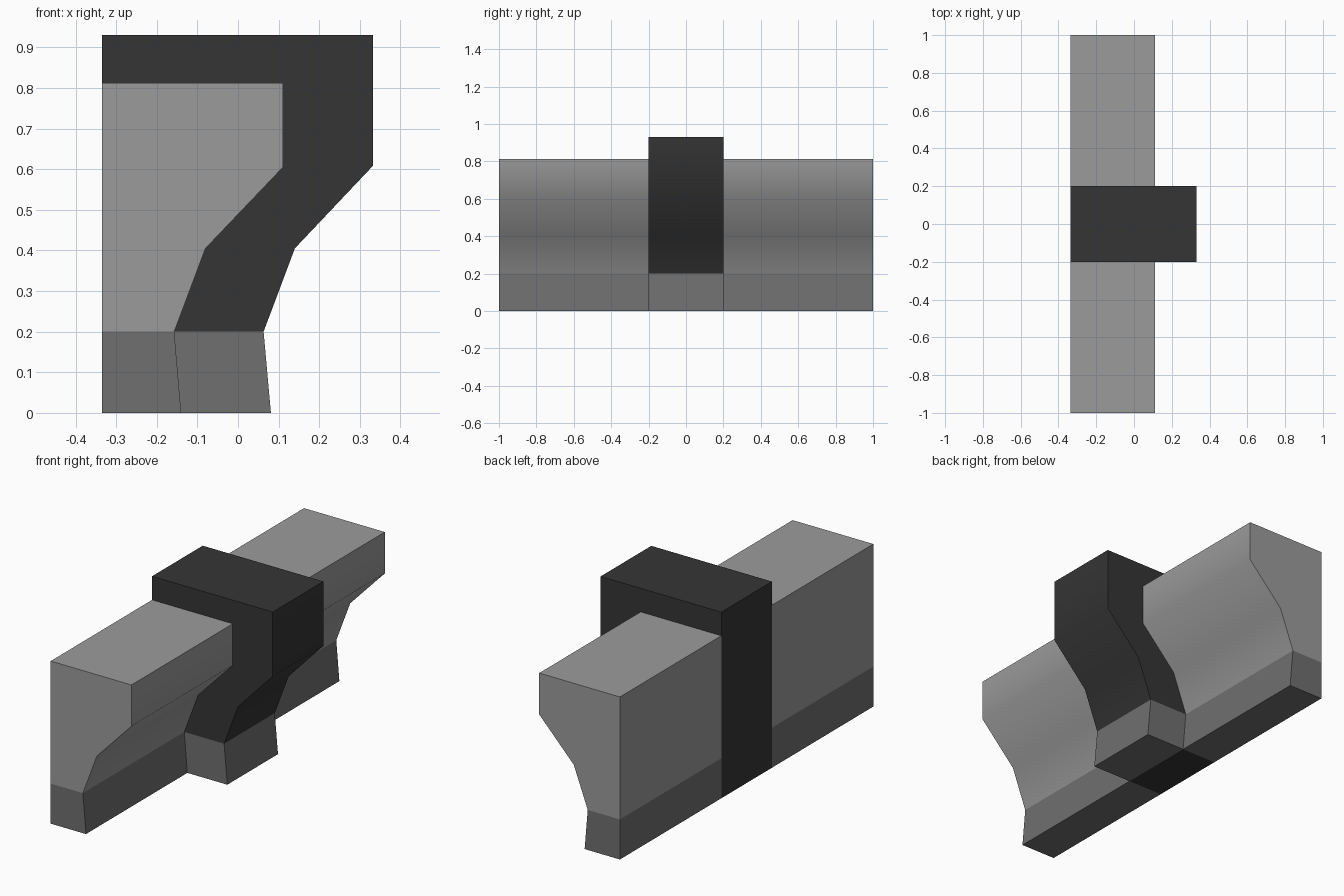
import bpy, bmesh, math

if "Cube" in bpy.data.objects:
    bpy.data.objects.remove(bpy.data.objects["Cube"])

BACK = -0.335
# Matching cross-sections (x, z): bottom back, up the moulded front, over the top
WALL = [(BACK, 0), (-0.14, 0), (-0.157, 0.2), (-0.08, 0.405),
        (0.111, 0.605), (0.111, 0.812), (BACK, 0.812), (BACK, 0.2)]
PILLAR = [(BACK, 0), (-0.14, 0), (0.081, 0), (0.063, 0.2), (0.14, 0.405),
          (0.332, 0.608), (0.332, 0.93), (BACK, 0.93)]


def material(name, v):
    m = bpy.data.materials.new(name)
    m.diffuse_color = (v, v, v, 1)
    m.use_nodes = True
    m.node_tree.nodes["Principled BSDF"].inputs["Base Color"].default_value = m.diffuse_color
    return m


light = material("light grey", 0.33)
mid = material("mid grey", 0.16)
dark = material("dark grey", 0.036)


def sweep(bm, profile, y0, y1, mats):
    """Skin a closed profile between two y positions, one material per side."""
    n = len(profile)
    a = [bm.verts.new((x, y0, z)) for x, z in profile]
    b = [bm.verts.new((x, y1, z)) for x, z in profile]
    for i in range(n):
        j = (i + 1) % n
        bm.faces.new((a[i], a[j], b[j], b[i])).material_index = mats[i]
    return a, b


def finish(bm, name, mats):
    bmesh.ops.remove_doubles(bm, verts=bm.verts, dist=1e-5)
    bmesh.ops.recalc_face_normals(bm, faces=bm.faces)
    # Smooth the moulded front, keep corners and colour borders sharp
    for f in bm.faces:
        f.smooth = True
    for e in bm.edges:
        lf = e.link_faces
        e.smooth = (len(lf) == 2 and e.calc_face_angle() < math.radians(50)
                    and lf[0].material_index == lf[1].material_index)
    me = bpy.data.meshes.new(name)
    bm.to_mesh(me)
    bm.free()
    for m in mats:
        me.materials.append(m)
    bpy.context.collection.objects.link(bpy.data.objects.new(name, me))


# Wall halves, open where they meet the pillar
for name, s in (("wall_front", -1), ("wall_rear", 1)):
    bm = bmesh.new()
    end, _ = sweep(bm, WALL, s, 0.2 * s, [1, 1, 0, 0, 0, 0, 0, 1])
    bm.faces.new([end[i] for i in (0, 1, 2, 7)]).material_index = 1
    bm.faces.new(end[2:])
    finish(bm, name, [light, mid])

# Pillar with grey foot; side faces only where it stands proud of the wall
bm = bmesh.new()
rings = sweep(bm, PILLAR, -0.2, 0.2, [0, 1, 1, 0, 0, 0, 0, 0])
for ring, y in zip(rings, (-0.2, 0.2)):
    inner = [bm.verts.new((x, y, z)) for x, z in WALL[1:7]]
    for i in range(5):
        f = bm.faces.new((inner[i], inner[i + 1], ring[i + 3], ring[i + 2]))
        f.material_index = 1 if i == 0 else 0
finish(bm, "pillar", [dark, mid])
